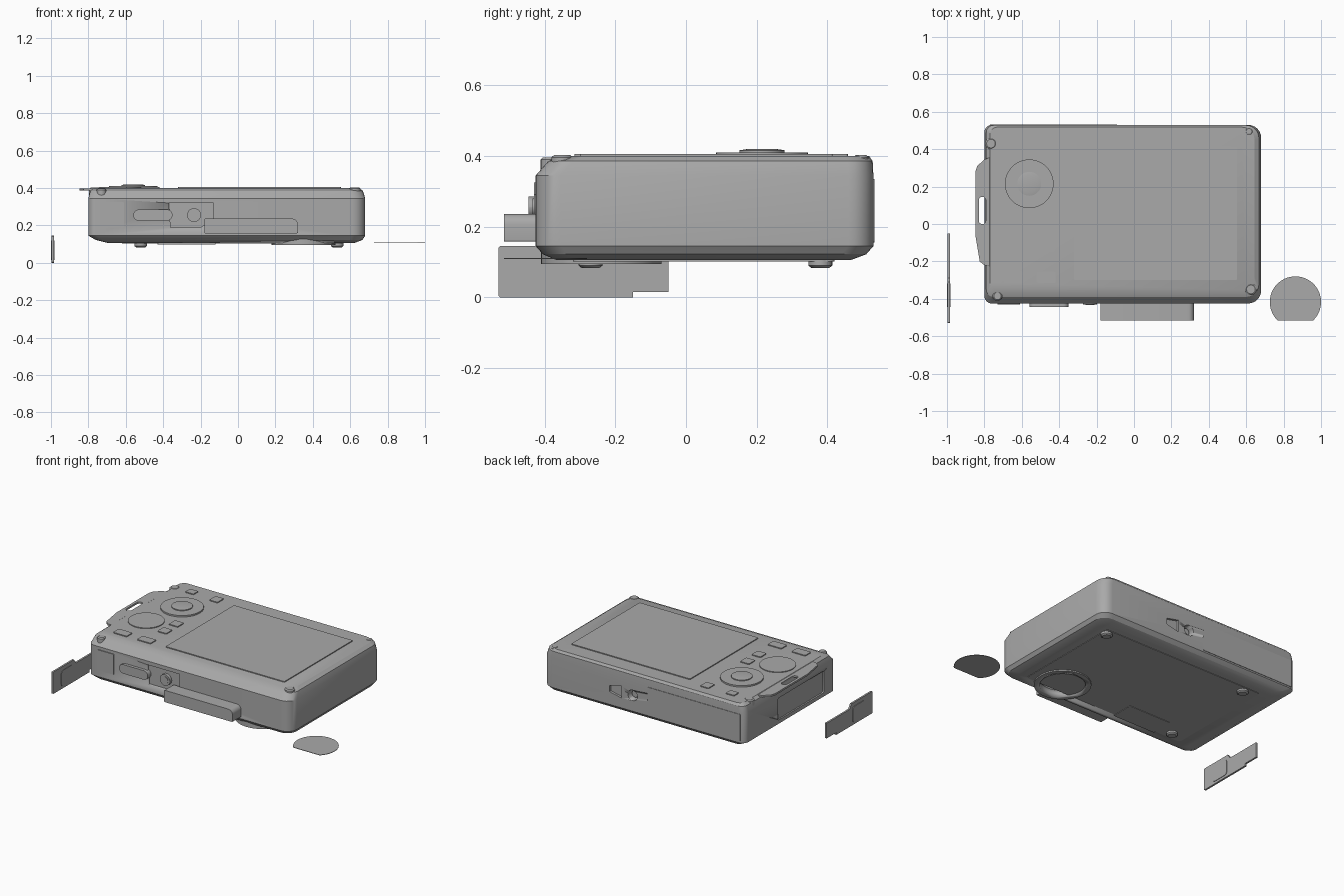
import bpy, bmesh, math
from mathutils import Matrix, Vector

if "Cube" in bpy.data.objects:
    bpy.data.objects.remove(bpy.data.objects["Cube"])

grey = bpy.data.materials.new("plain_grey")
grey.diffuse_color = (0.4, 0.4, 0.4, 1)
grey.use_nodes = True
grey.node_tree.nodes["Principled BSDF"].inputs["Base Color"].default_value = grey.diffuse_color


def finish(name, bm, smooth=True):
    bmesh.ops.recalc_face_normals(bm, faces=bm.faces)
    me = bpy.data.meshes.new(name)
    bm.to_mesh(me)
    bm.free()
    me.materials.append(grey)
    ob = bpy.data.objects.new(name, me)
    bpy.context.collection.objects.link(ob)
    if smooth:
        bpy.ops.object.select_all(action='DESELECT')
        ob.select_set(True)
        bpy.context.view_layer.objects.active = ob
        bpy.ops.object.shade_smooth_by_angle(angle=math.radians(25))
    return ob


def rounded(x0, x1, y0, y1, radii, n=6):
    """Rounded rectangle outline; radii = (x1y1, x0y1, x0y0, x1y0)."""
    pts = []
    corners = ((x1, y1, -1, -1), (x0, y1, 1, -1), (x0, y0, 1, 1), (x1, y0, -1, 1))
    for k, ((cx, cy, sx, sy), r) in enumerate(zip(corners, radii)):
        for i in range(n + 1):
            a = math.pi / 2 * (k + i / n)
            pts.append((cx + sx * r + r * math.cos(a), cy + sy * r + r * math.sin(a)))
    return pts


def loft(name, rings):
    """Closed skin through (outline, height) rings."""
    bm = bmesh.new()
    loops = [[bm.verts.new((x, y, z)) for x, y in pts] for pts, z in rings]
    for a, b in zip(loops, loops[1:]):
        for i in range(len(a)):
            j = (i + 1) % len(a)
            bm.faces.new((a[i], a[j], b[j], b[i]))
    bm.faces.new(loops[0][::-1])
    bm.faces.new(loops[-1])
    return finish(name, bm)


def slab(name, pts, lo, hi, axis='z'):
    """Extrude an outline along an axis: z uses (x,y), y uses (x,z), x uses (y,z)."""
    put = {'z': lambda a, b, c: (a, b, c), 'y': lambda a, b, c: (a, c, b),
           'x': lambda a, b, c: (c, a, b)}[axis]
    bm = bmesh.new()
    loops = [[bm.verts.new(put(a, b, c)) for a, b in pts] for c in (lo, hi)]
    n = len(pts)
    for i in range(n):
        j = (i + 1) % n
        bm.faces.new((loops[0][i], loops[0][j], loops[1][j], loops[1][i]))
    bm.faces.new(loops[0])
    bm.faces.new(loops[1])
    return finish(name, bm)


def rect(x0, x1, y0, y1, r=0.006):
    return rounded(x0, x1, y0, y1, (r,) * 4, 4)


def circle(cx, cy, r, n=32):
    return [(cx + r * math.cos(2 * math.pi * i / n), cy + r * math.sin(2 * math.pi * i / n))
            for i in range(n)]


def cut(ob, *cutters):
    for c in cutters:
        m = ob.modifiers.new("cut", 'BOOLEAN')
        m.operation, m.solver, m.object = 'DIFFERENCE', 'EXACT', c
        bpy.context.view_layer.objects.active = ob
        bpy.ops.object.modifier_apply(modifier=m.name)
        bpy.data.objects.remove(c, do_unlink=True)


# Body shell with chamfered base and sloping top rim
body = loft("body", [
    (rounded(-.69, .62, -.365, .465, (.06, .03, .03, .06)), .105),
    (rounded(-.76, .665, -.405, .51, (.07, .04, .04, .07)), .122),
    (rounded(-.80, .68, -.425, .53, (.07, .04, .04, .07)), .145),
    (rounded(-.80, .68, -.425, .53, (.07, .04, .04, .07)), .345),
    (rounded(-.79, .668, -.39, .528, (.07, .04, .04, .07)), .385),
    (rounded(-.77, .645, -.355, .518, (.07, .04, .04, .07)), .40)])

# Openings: lens well, tripod socket, button pocket, side hatch, wrist notch
LX, LY = .35, -.24
cut(body,
    slab("lens_cut", circle(LX, LY, .137, 40), .05, .175),
    slab("socket_cut", circle(.02, .25, .035), .48, .6, 'y'),
    slab("pocket_cut", [(-.37, .32), (-.36, .19), (-.20, .19), (-.13, .235), (-.13, .32)],
         -.5, -.41, 'y'),
    slab("hatch_cut", rect(-.30, .18, .17, .315, .01), -.9, -.79, 'x'),
    slab("notch_cut", [(.10, .21), (.10, .29), (.19, .27), (.19, .23)], .515, .6, 'y'))

# Lens surround and inner block
ring = slab("lens_ring", circle(LX, LY, .17, 48), .094, .135)
cut(ring, slab("ring_cut", circle(LX, LY, .136, 40), .05, .2))
loft("lens_block", [(rect(LX - .05, LX + .05, LY - .04, LY + .04), .12),
                    (rect(LX - .075, LX + .075, LY - .06, LY + .06), .18)])
slab("socket_ring", circle(.02, .25, .022), .48, .505, 'y')

# Feet under the base
for i, (x, y) in enumerate(((.53, .38), (-.52, .38), (-.52, -.27))):
    loft("foot_%d" % i, [(circle(x, y, .025, 20), .083), (circle(x, y, .034, 20), .09),
                         (circle(x, y, .034, 20), .11)])

# Base panel and base door
slab("base_panel", rect(-.62, .56, -.32, .42, .02), .102, .11)
slab("base_door", rect(-.43, -.12, -.33, -.18), .099, .11)

# Screen on the top face
slab("screen", rect(-.32, .55, -.30, .415), .395, .406)

# Grip tab with strap slot
tab = slab("strap_tab", [(-.76, .36), (-.80, .345), (-.838, .31), (-.848, .28), (-.848, -.06),
                         (-.825, -.20), (-.80, -.22), (-.76, -.225)], .386, .398)
cut(tab, slab("slot_cut", rect(-.83, -.792, 0, .145, .018), .3, .5))

# Round pads
slab("dial_base", circle(-.56, .215, .13, 48), .395, .410)
loft("dial_button", [(circle(-.56, .215, .064), .40), (circle(-.56, .215, .064), .416),
                     (circle(-.56, .215, .045), .419)])
slab("round_pad", circle(-.63, -.06, .11, 48), .395, .405)

# Small rectangular buttons
for i, (x, y, w, h) in enumerate(((-.455, .425, .06, .065), (-.455, .005, .065, .065),
                                  (-.455, -.115, .065, .065), (-.645, -.285, .10, .06),
                                  (-.47, -.285, .10, .06), (-.64, .43, .06, .05))):
    slab("button_%d" % i, rect(x - w / 2, x + w / 2, y - h / 2, y + h / 2), .39, .406)

# Corner screws
for i, (x, y, r, z) in enumerate(((-.765, .43, .031, .402), (.615, .495, .021, .402),
                                  (.625, -.35, .031, .402), (-.73, -.385, .026, .396))):
    loft("screw_%d" % i, [(circle(x, y, r, 20), .35), (circle(x, y, r, 20), z - .006),
                          (circle(x, y, r * .75, 20), z)])

# Front side controls
slab("front_window", rect(-.73, -.61, .19, .325), -.43, -.41, 'y')
slab("shutter_bar", rect(-.56, -.35, .225, .285, .0295), -.445, -.41, 'y')
slab("power_button", circle(-.235, .255, .037), -.43, -.40, 'y')
slab("power_cap", circle(-.235, .255, .025), -.434, -.42, 'y')

# Open flap on the front side
slab("flap", rounded(-.18, .32, .158, .236, (.03, .004, .004, .004)), -.515, -.42, 'y')

# Long door on the back side
slab("back_door", rect(-.77, -.09, .155, .335), .52, .533, 'y')

# Detached hatch cover with a raised window
slab("hatch_cover", [(-.53, .004), (-.526, 0), (-.15, 0), (-.15, .015), (-.05, .015), (-.05, .115),
                     (-.29, .115), (-.31, .145), (-.526, .145), (-.53, .141)], -.996, -.984, 'x')
slab("hatch_window", rect(-.445, -.318, .015, .12, .02), -1.0, -.981, 'x')

# Detached lens cover: a thin disc with one flat edge
a0 = math.asin(-.098 / .137)
disc = [(.863 + .137 * math.cos(a0 + (math.pi - 2 * a0) * i / 40),
         -.417 + .137 * math.sin(a0 + (math.pi - 2 * a0) * i / 40)) for i in range(41)]
slab("lens_cover", disc, .108, .111)
